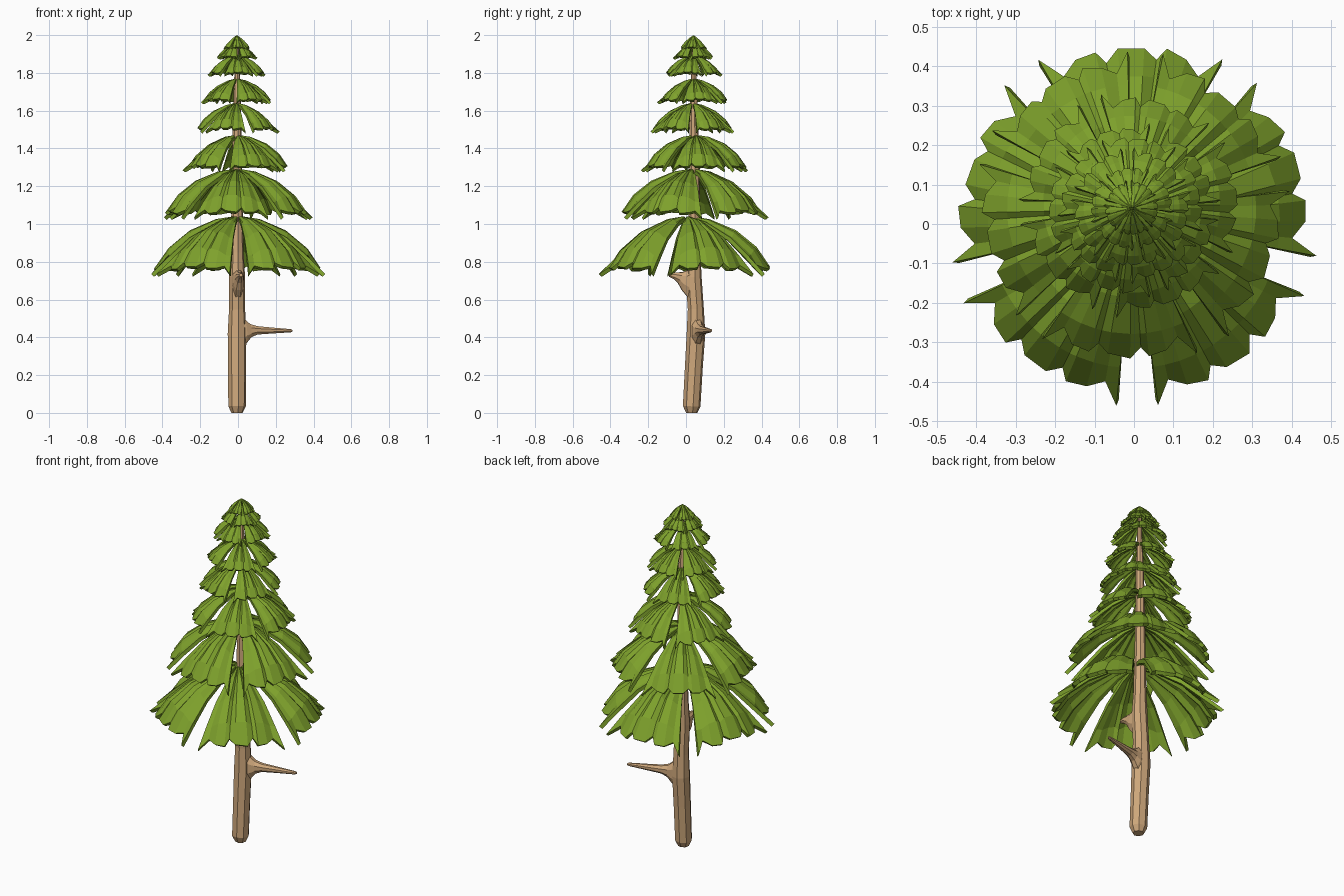
import bpy, bmesh, math, random
from mathutils import Vector

if "Cube" in bpy.data.objects:
    bpy.data.objects.remove(bpy.data.objects["Cube"])

random.seed(4)


def material(name, color):
    m = bpy.data.materials.new(name)
    m.diffuse_color = color
    m.use_nodes = True
    m.node_tree.nodes["Principled BSDF"].inputs["Base Color"].default_value = m.diffuse_color
    return m


BARK = material("bark", (0.62, 0.39, 0.20, 1))
LEAF = material("needles", (0.21, 0.36, 0.025, 1))


def finish(name, bm, mat):
    bmesh.ops.recalc_face_normals(bm, faces=bm.faces)
    mesh = bpy.data.meshes.new(name)
    bm.to_mesh(mesh)
    bm.free()
    mesh.materials.append(mat)
    ob = bpy.data.objects.new(name, mesh)
    bpy.context.collection.objects.link(ob)
    return ob


def tube(name, path, sides, shift=0.5):
    """Capped faceted tube through (x, y, z, radius, [other radius]) points."""
    bm = bmesh.new()
    pts = [Vector(p[:3]) for p in path]
    rings = []
    for i, p in enumerate(pts):
        d = (pts[min(i + 1, len(pts) - 1)] - pts[max(i - 1, 0)]).normalized()
        ref = Vector((0, 1, 0)) if abs(d.y) < 0.8 else Vector((1, 0, 0))
        u = d.cross(ref).normalized()
        v = d.cross(u)
        ru, rv = path[i][3], path[i][-1]
        ring = []
        for k in range(sides):
            a = math.tau * (k + shift) / sides
            ring.append(bm.verts.new(p + ru * u * math.cos(a) + rv * v * math.sin(a)))
        rings.append(ring)
    for a, b in zip(rings, rings[1:]):
        for k in range(sides):
            n = (k + 1) % sides
            bm.faces.new((a[k], a[n], b[n], b[k]))
    bm.faces.new(rings[0])
    bm.faces.new(rings[-1])
    return finish(name, bm, BARK)


# Trunk with rounded foot and slight bend
tube("trunk", [(-.005, .03, 0, .03), (-.005, .03, .035, .047), (-.005, .042, .25, .048),
               (-.005, .053, .42, .05), (-.005, .052, .55, .043), (-.005, .04, .72, .043),
               (-.005, .042, .85, .035), (-.005, .045, 1.2, .028), (-.005, .042, 1.6, .022),
               (-.005, .04, 1.96, .008)], 8, 0.2)

# Bare branch on the right and stub at the front, both with flared roots
tube("branch", [(.0, .053, .43, .10, .035), (.04, .065, .432, .065, .034),
                (.065, .072, .435, .038, .028), (.10, .082, .437, .024), (.18, .104, .436, .017),
                (.28, .13, .435, .009), (.288, .133, .435, .004)], 8)
tube("stub", [(0, .02, .70, .095, .034), (.003, -.005, .703, .06, .032), (.007, -.03, .716, .034, .025),
              (.012, -.058, .725, .02), (.016, -.088, .729, .009)], 8)

# Frond radial rows (radius, drop) and columns (side position, tooth length, crease)
ROWS = [(.05, 0), (.25, .055), (.55, .26), (.78, .55), (.90, .80)]
HALF = [(.15, .925, -.02), (.30, .87, .045), (.40, .935, -.01),
        (.64, .92, .0), (.84, .86, .055), (1.0, 1.0, .04)]
COLS = [(-u, t, c) for u, t, c in reversed(HALF)] + HALF


def tier(name, top, bottom, radius, cy, turn, cone=0):
    """Ring of five folded, jagged fronds; cone straightens the dome."""
    bm = bmesh.new()
    height = top - bottom
    for f in range(5):
        mid = math.radians(turn + 72 * f)
        grid = []
        for r, drop in ROWS:
            row = []
            for u, tooth, crease in COLS:
                a = mid + math.radians(29.5) * u
                rr, d = r, drop + crease * min(1, r * 2)
                if r == ROWS[-1][0]:
                    rr = tooth * random.uniform(.985, 1.01)
                    d = .78 + (rr - .86) * 1.4
                d = d * (1 - cone) + r * cone
                d = min(1, d + .12 * u * u * r)
                row.append(bm.verts.new((-.006 * (top > 1.1) + radius * rr * math.cos(a),
                                         cy + radius * rr * math.sin(a),
                                         top - height * d)))
            grid.append(row)
        for p, q in zip(grid, grid[1:]):
            for c in range(len(COLS) - 1):
                bm.faces.new((p[c], q[c], q[c + 1], p[c + 1]))
    ob = finish(name, bm, LEAF)
    if sum(p.normal.z for p in ob.data.polygons) < 0:
        ob.data.flip_normals()
    s = ob.modifiers.new("thickness", "SOLIDIFY")
    s.thickness = .012 + .02 * radius
    s.offset = -1
    return ob


# Foliage tiers: top, bottom, radius, centre y, rotation, straightness
TIERS = [(1.04, .735, .475, .005, 19), (1.29, 1.035, .405, .037, 49),
         (1.47, 1.285, .288, .05, 4), (1.64, 1.49, .226, .035, 36, .1),
         (1.77, 1.645, .192, .04, 12, .15), (1.90, 1.79, .156, .04, 58, .3),
         (1.965, 1.88, .11, .04, 25, .5), (2.0, 1.93, .072, .04, 60, .6)]
for i, t in enumerate(TIERS):
    tier(f"foliage_tier_{i + 1}", *t)
